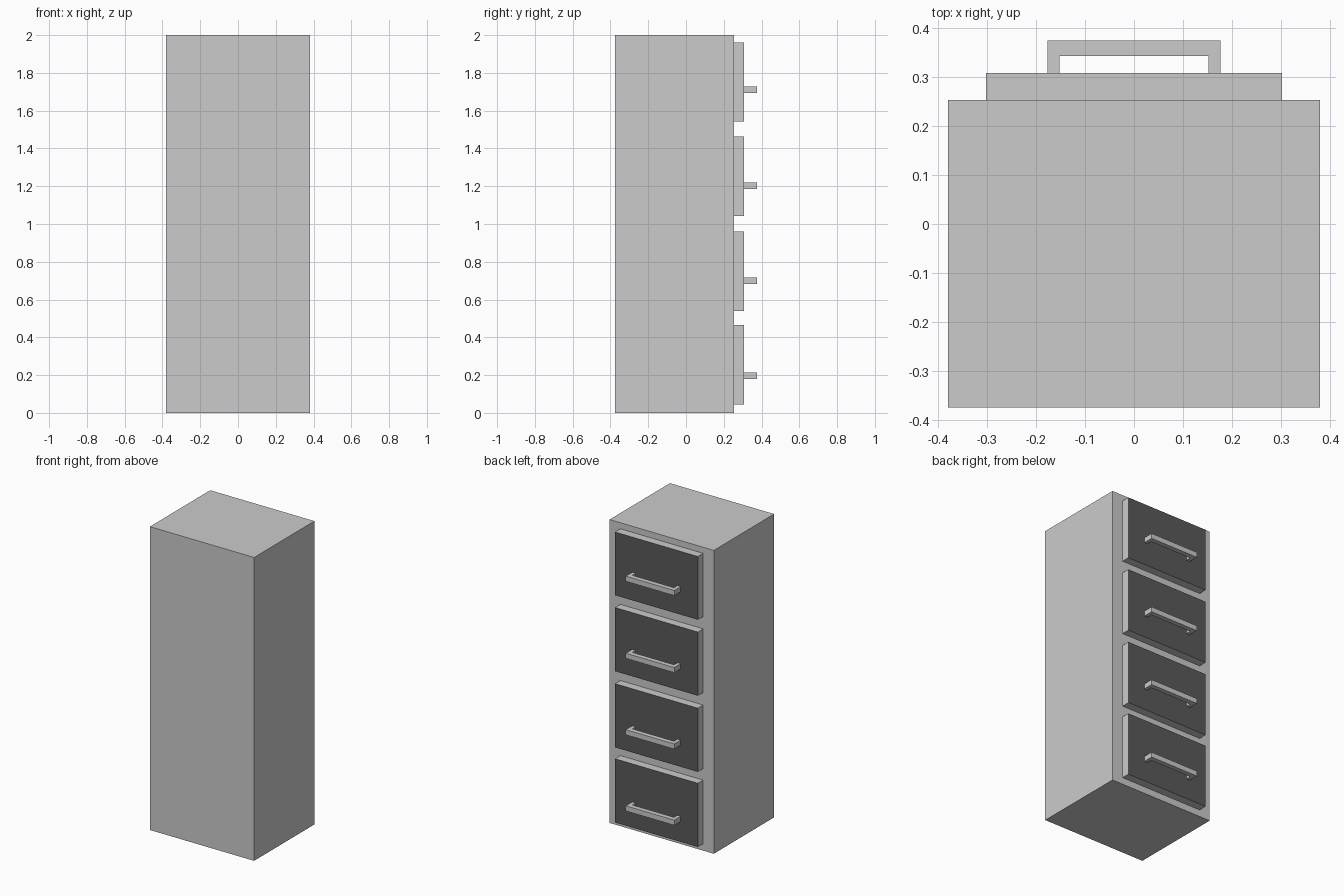
import bpy, bmesh

if "Cube" in bpy.data.objects:
    bpy.data.objects.remove(bpy.data.objects["Cube"])

dark = bpy.data.materials.new("dark_front")
dark.diffuse_color = (0.1, 0.1, 0.1, 1)
dark.use_nodes = True
dark.node_tree.nodes["Principled BSDF"].inputs["Base Color"].default_value = dark.diffuse_color
grey = bpy.data.materials.new("grey_metal")
grey.diffuse_color = (0.6, 0.6, 0.6, 1)
grey.use_nodes = True
grey.node_tree.nodes["Principled BSDF"].inputs["Base Color"].default_value = grey.diffuse_color


def finish(name, bm):
    bmesh.ops.recalc_face_normals(bm, faces=bm.faces)
    mesh = bpy.data.meshes.new(name)
    bm.to_mesh(mesh)
    bm.free()
    obj = bpy.data.objects.new(name, mesh)
    bpy.context.collection.objects.link(obj)
    return obj


def box(name, lo, hi):
    bm = bmesh.new()
    bmesh.ops.create_cube(bm, size=1)
    for v in bm.verts:
        v.co = [hi[i] if v.co[i] > 0 else lo[i] for i in range(3)]
    return finish(name, bm)


def handle(name, z0, z1):
    # U-shaped outline in plan, extruded upward
    half = [(0.177, 0.308), (0.177, 0.375)]
    inner = [(0.152, 0.343), (0.152, 0.308)]
    pts = half + [(-x, y) for x, y in reversed(half)]
    pts += [(-x, y) for x, y in reversed(inner)] + inner
    bm = bmesh.new()
    face = bm.faces.new([bm.verts.new((x, y, z0)) for x, y in pts])
    ext = bmesh.ops.extrude_face_region(bm, geom=[face], use_keep_orig=True)
    top = [e for e in ext["geom"] if isinstance(e, bmesh.types.BMVert)]
    bmesh.ops.translate(bm, verts=top, vec=(0, 0, z1 - z0))
    return finish(name, bm)


# Cabinet body
box("cabinet_body", (-0.38, -0.375, 0), (0.38, 0.253, 2))

# Drawers with dark front panels, each with a pull handle: bottom, top, handle z
rows = [(0.045, 0.465, 0.18), (0.54, 0.96, 0.682),
        (1.042, 1.462, 1.186), (1.543, 1.96, 1.694)]
for i, (z0, z1, hz) in enumerate(rows, 1):
    drawer = box(f"drawer_{i}", (-0.302, 0.253, z0), (0.302, 0.308, z1))
    drawer.data.materials.append(grey)
    drawer.data.materials.append(dark)
    for p in drawer.data.polygons:
        if p.normal.y > 0.9:
            p.material_index = 1
    handle(f"handle_{i}", hz, hz + 0.034)
